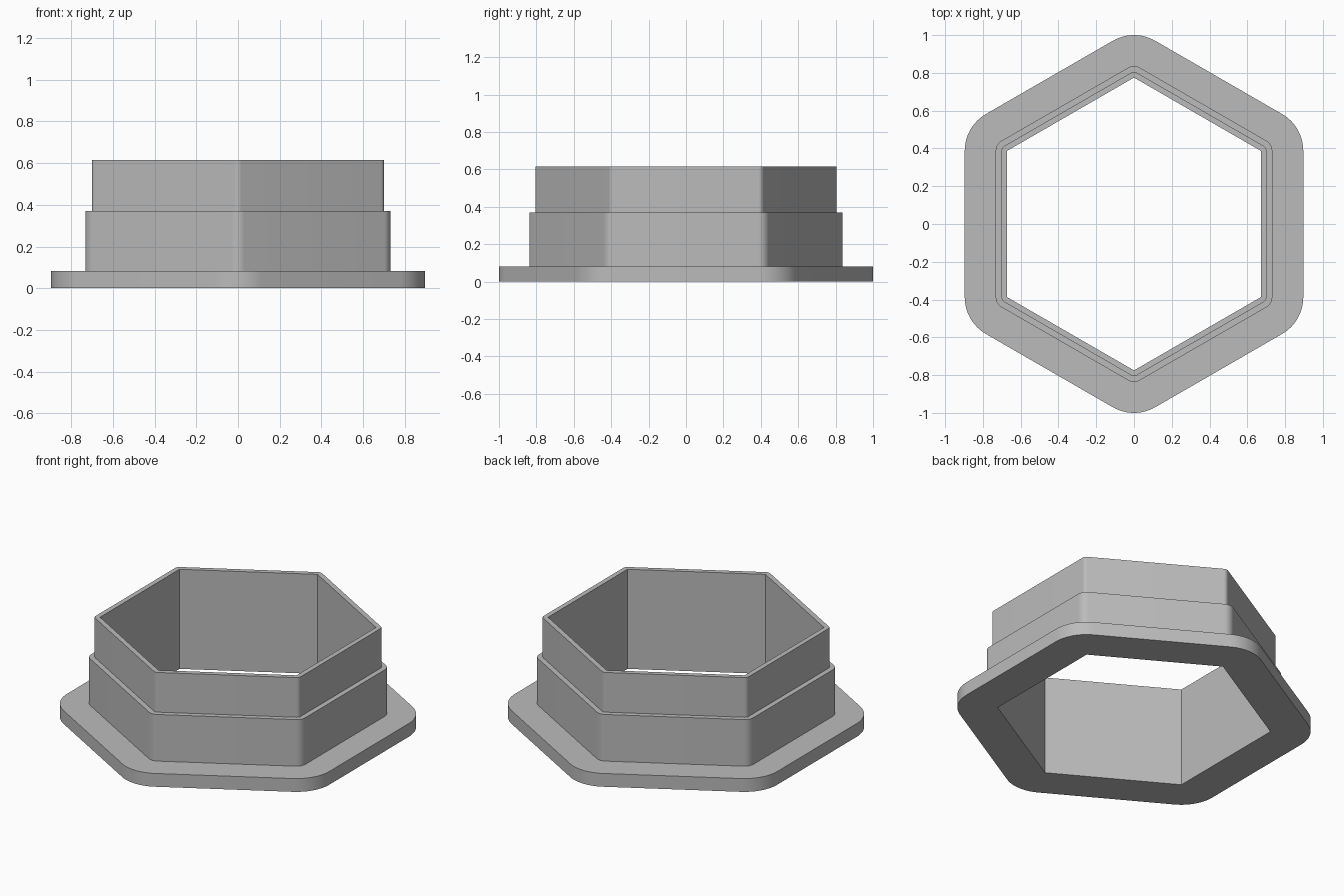
import bpy, bmesh, math

cube = bpy.data.objects.get("Cube")
if cube:
    bpy.data.objects.remove(cube, do_unlink=True)

BORE_RADIUS = 0.775   # corner radius of the hexagonal opening
ARC_STEPS = 12        # segments in each rounded corner

# Wall section: (offset outward from the bore, height)
SECTION = [(0, 0), (0.225, 0), (0.225, 0.082), (0.061, 0.082),
           (0.061, 0.37), (0.03, 0.37), (0.03, 0.615), (0, 0.615)]


def hex_ring(bm, offset, z):
    """Hexagon pushed outward by offset, its corners rounded by arcs."""
    ring = []
    for corner in range(6):
        mid = math.radians(90 + 60 * corner)
        cx, cy = BORE_RADIUS * math.cos(mid), BORE_RADIUS * math.sin(mid)
        for i in range(ARC_STEPS + 1):
            a = mid + math.radians(60) * (i / ARC_STEPS - 0.5)
            ring.append(bm.verts.new((cx + offset * math.cos(a),
                                      cy + offset * math.sin(a), z)))
    return ring


# Stepped collar with flange: rings lofted around the closed section
bm = bmesh.new()
rings = [hex_ring(bm, offset, z) for offset, z in SECTION]
for k, ring in enumerate(rings):
    above = rings[(k + 1) % len(rings)]
    for i in range(len(ring)):
        j = (i + 1) % len(ring)
        bm.faces.new((ring[i], ring[j], above[j], above[i]))

# The bore corners have no rounding, so their points merge to one
bmesh.ops.remove_doubles(bm, verts=bm.verts, dist=1e-5)
bmesh.ops.recalc_face_normals(bm, faces=bm.faces)
mesh = bpy.data.meshes.new("stepped_hex_collar")
bm.to_mesh(mesh)
bm.free()

collar = bpy.data.objects.new("stepped_hex_collar", mesh)
bpy.context.collection.objects.link(collar)

# Plain grey material
grey = bpy.data.materials.new("plain_grey")
grey.use_nodes = True
colour = (0.5, 0.5, 0.5, 1)
grey.diffuse_color = colour
grey.node_tree.nodes["Principled BSDF"].inputs["Base Color"].default_value = colour
mesh.materials.append(grey)

# Smooth rounded corners, sharp steps
bpy.ops.object.select_all(action='DESELECT')
collar.select_set(True)
bpy.context.view_layer.objects.active = collar
bpy.ops.object.shade_smooth_by_angle(angle=math.radians(30))
